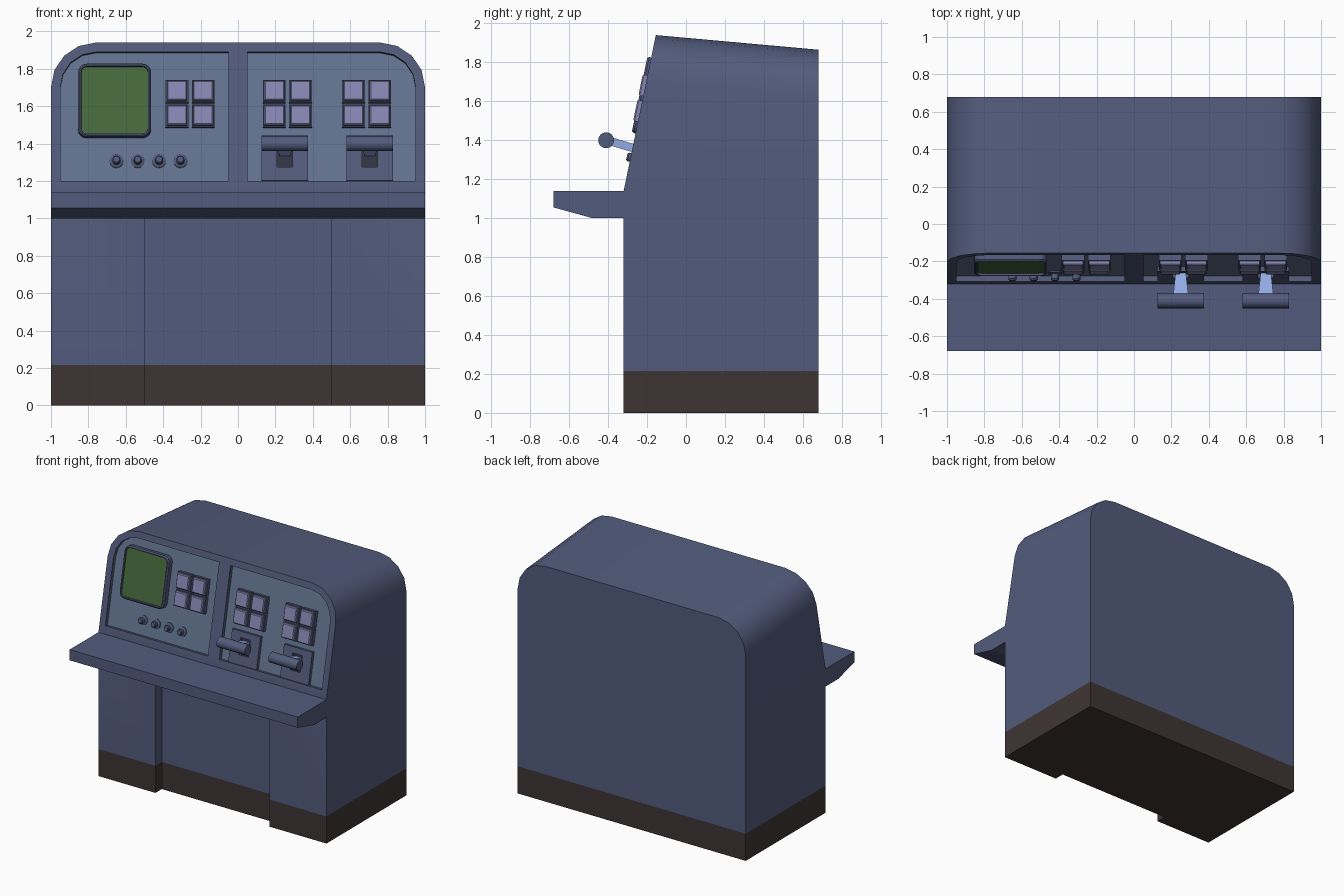
import bpy, bmesh, math
from mathutils import Vector

if "Cube" in bpy.data.objects:
    bpy.data.objects.remove(bpy.data.objects["Cube"])


def material(name, rgb):
    m = bpy.data.materials.new(name)
    m.diffuse_color = (*rgb, 1)
    m.use_nodes = True
    m.node_tree.nodes["Principled BSDF"].inputs["Base Color"].default_value = m.diffuse_color
    return m


BLUE = material("slate_blue", (0.085, 0.105, 0.2))
PANEL = material("panel_blue", (0.125, 0.175, 0.28))
GREEN = material("screen_green", (0.06, 0.14, 0.045))
PURPLE = material("button_purple", (0.24, 0.24, 0.45))
BROWN = material("kick_brown", (0.048, 0.036, 0.034))
DARK = material("slot_dark", (0.03, 0.035, 0.055))
LIGHT = material("arm_blue", (0.3, 0.42, 0.8))

# Sloping front face of the console
SLOPE = 0.165 / 0.8
N = Vector((0, -1, SLOPE)).normalized()


def face_y(z):
    return -0.32 + max(0, z - 1.14) * SLOPE


def on_face(x, z, d=0):
    return Vector((x, face_y(z), z)) + N * d


def loft(name, rings, mat, smooth=False):
    """Skin a sequence of closed rings and cap both ends."""
    bm = bmesh.new()
    loops = [[bm.verts.new(p) for p in ring] for ring in rings]
    n = len(loops[0])
    for a, b in zip(loops, loops[1:]):
        for i in range(n):
            j = (i + 1) % n
            bm.faces.new((a[i], a[j], b[j], b[i]))
    bm.faces.new(loops[0])
    bm.faces.new(loops[-1])
    bmesh.ops.recalc_face_normals(bm, faces=bm.faces)
    me = bpy.data.meshes.new(name)
    bm.to_mesh(me)
    bm.free()
    ob = bpy.data.objects.new(name, me)
    bpy.context.collection.objects.link(ob)
    if mat:
        me.materials.append(mat)
    if smooth:
        shade(ob)
    return ob


def activate(ob):
    bpy.ops.object.select_all(action='DESELECT')
    ob.select_set(True)
    bpy.context.view_layer.objects.active = ob


def shade(ob):
    activate(ob)
    bpy.ops.object.shade_smooth_by_angle(angle=math.radians(30))


def cut(ob, cutter):
    m = ob.modifiers.new("cut", 'BOOLEAN')
    m.object, m.solver = cutter, 'EXACT'
    activate(ob)
    bpy.ops.object.modifier_apply(modifier=m.name)
    bpy.data.objects.remove(cutter)


def box(name, x0, x1, y0, y1, z0, z1, mat):
    return loft(name, [[(x0, y0, z), (x1, y0, z), (x1, y1, z), (x0, y1, z)] for z in (z0, z1)], mat)


def arc(cx, cz, r, a0, a1, n):
    return [(cx + r * math.cos(a0 + (a1 - a0) * i / n), cz + r * math.sin(a0 + (a1 - a0) * i / n))
            for i in range(n + 1)]


def rounded(cx, cz, h, r=0.0):
    """Square outline of half size h, corners rounded by r."""
    pts = []
    for k, (sx, sz) in enumerate(((1, 1), (-1, 1), (-1, -1), (1, -1))):
        ax, az = cx + sx * (h - r), cz + sz * (h - r)
        a = k * math.pi / 2
        pts += arc(ax, az, r, a, a + math.pi / 2, 4) if r else [(ax, az)]
    return pts


def raised(name, outlines, mat, smooth=False):
    """Loft of (outline, height) pairs standing on the sloping face."""
    return loft(name, [[on_face(x, z, d) for x, z in o] for o, d in outlines], mat, smooth)


# Main body: rounded top, leaning front, roof falling to the back
H = math.pi / 2
right = arc(0.76, 1.70, 0.24, 0, H, 4)
outline = [(1, 0.215), (1, 1.14)] + right + [(-x, z) for x, z in reversed(right)] + [(-1, 1.14), (-1, 0.215)]
bm = bmesh.new()
front = [bm.verts.new((x, face_y(z), z)) for x, z in outline]
back = [bm.verts.new((x, 0.68, z - (0.075 if z > 1.2 else 0))) for x, z in outline]
for i in range(len(outline)):
    j = (i + 1) % len(outline)
    bm.faces.new((front[i], front[j], back[j], back[i]))
bm.faces.new((front[0], front[1], front[-2], front[-1]))
bm.faces.new(front[1:-1])
bm.faces.new(back)
bmesh.ops.recalc_face_normals(bm, faces=bm.faces)
me = bpy.data.meshes.new("console_body")
bm.to_mesh(me)
bm.free()
me.materials.append(BLUE)
body = bpy.data.objects.new("console_body", me)
bpy.context.collection.objects.link(body)

# Kick plate and shallow knee recess
base = box("kick_plate", -1, 1, -0.32, 0.68, 0, 0.215, BROWN)
for ob in (body, base):
    cut(ob, box("knee_cutter", -0.5, 0.5, -0.5, -0.24, -0.1, 1.0, BLUE if ob is body else BROWN))

# Two recessed instrument panels
for s, side in ((-1, "left"), (1, "right")):
    shape = [(0.05, 1.2), (0.95, 1.2)] + arc(0.76, 1.70, 0.19, 0, H, 4) + [(0.05, 1.89)]
    shape = [(s * x, z) for x, z in shape]
    cut(body, raised("panel_cutter", [(shape, -0.04), (shape, 0.05)], BLUE))
    raised(side + "_panel", [(shape, -0.045), (shape, -0.03)], PANEL)
shade(body)

# Desk shelf
profile = [(-0.32, 1.14), (-0.68, 1.14), (-0.68, 1.055), (-0.48, 1.0), (-0.32, 1.0)]
loft("desk_shelf", [[(x, y, z) for y, z in profile] for x in (-1, 1)], BLUE)

# Screen with rounded frame
sx, sz = -0.66, 1.63
raised("screen_frame", [(rounded(sx, sz, 0.195, 0.045), -0.035), (rounded(sx, sz, 0.195, 0.045), 0.01),
                        (rounded(sx, sz, 0.187, 0.037), 0.02), (rounded(sx, sz, 0.18, 0.03), 0.02),
                        (rounded(sx, sz, 0.178, 0.028), 0.005)], BLUE)
raised("screen", [(rounded(sx, sz, 0.178, 0.028), 0.0), (rounded(sx, sz, 0.178, 0.028), 0.008)], GREEN)

# Three groups of four push buttons
for gx in (-0.256, 0.264, 0.688):
    for dx in (-0.07, 0.07):
        for z in (1.549, 1.68):
            x = gx + dx
            raised("button_base", [(rounded(x, z, 0.061), -0.035), (rounded(x, z, 0.061), 0.0)], BLUE)
            raised("button_cap", [(rounded(x, z, 0.054), -0.005), (rounded(x, z, 0.054), 0.018),
                                  (rounded(x, z, 0.048), 0.025)], PURPLE)

# Row of knobs
for i in range(4):
    c = [(arc(-0.65 + i * 0.114, 1.312, r, 0, 2 * math.pi, 12)[:-1], d) for r, d in
         ((0.037, -0.035), (0.037, -0.022), (0.022, -0.015), (0.022, 0.012), (0.016, 0.02))]
    raised("knob", c, BLUE, True)

# Two throttle levers with slotted plates
for x in (0.25, 0.705):
    rect = [(x - 0.124, 1.203), (x + 0.124, 1.203), (x + 0.124, 1.445), (x - 0.124, 1.445)]
    plate = raised("lever_plate", [(rect, -0.035), (rect, -0.004)], BLUE)
    slot = [(x - 0.042, 1.275), (x + 0.042, 1.275), (x + 0.042, 1.40), (x - 0.042, 1.40)]
    cut(plate, raised("slot_cutter", [(slot, -0.06), (slot, 0.03)], BLUE))
    raised("lever_slot", [(slot, -0.035), (slot, -0.024)], DARK)
    loft("lever_arm", [[(x - w, y, z - 0.022), (x + w, y, z - 0.022), (x + w, y, z + 0.022), (x - w, y, z + 0.022)]
                       for w, y, z in ((0.026, -0.245, 1.352), (0.043, -0.405, 1.40))], LIGHT)
    loft("lever_handle", [[(hx, y, z) for y, z in arc(-0.41, 1.40, 0.041, 0, 2 * math.pi, 16)[:-1]]
                          for hx in (x - 0.124, x + 0.124)], BLUE, True)
